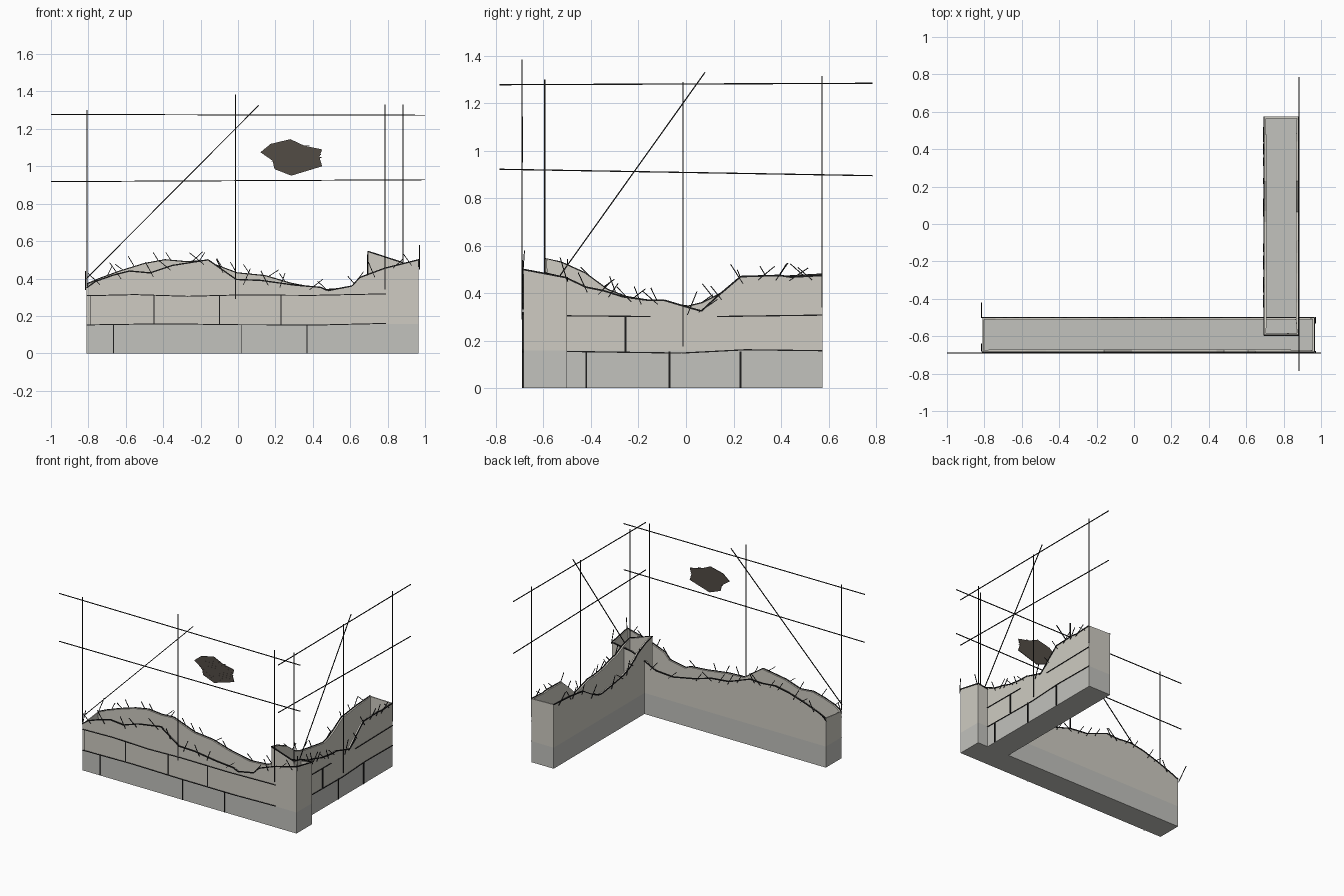
import bpy, bmesh, math, random
from mathutils import Vector

if "Cube" in bpy.data.objects:
    bpy.data.objects.remove(bpy.data.objects["Cube"])

random.seed(4)
BAND = 0.158


def material(name, r, g, b):
    m = bpy.data.materials.new(name)
    m.diffuse_color = (r, g, b, 1)
    m.use_nodes = True
    m.node_tree.nodes["Principled BSDF"].inputs["Base Color"].default_value = m.diffuse_color
    return m


UPPER = material("upper_stone", 0.62, 0.60, 0.54)
LOWER = material("lower_stone", 0.54, 0.54, 0.51)
INK = material("ink", 0.012, 0.012, 0.012)
BROWN = material("dark_patch", 0.085, 0.072, 0.06)


def finish(name, bm, mats):
    me = bpy.data.meshes.new(name)
    bm.to_mesh(me)
    bm.free()
    ob = bpy.data.objects.new(name, me)
    bpy.context.collection.objects.link(ob)
    for m in mats:
        me.materials.append(m)
    return ob


def shell(name, side_a, side_b):
    """Open-topped hollow wall from two ragged top edges (counter-clockwise loop)."""
    loop = side_a + side_b[::-1]
    bm = bmesh.new()
    rings = [[bm.verts.new((x, y, z if h is None else h)) for x, y, z in loop]
             for h in (0, BAND, None)]
    n = len(loop)
    for k in range(2):
        for i in range(n):
            j = (i + 1) % n
            f = bm.faces.new((rings[k][i], rings[k][j], rings[k + 1][j], rings[k + 1][i]))
            f.material_index = k
    bm.faces.new(rings[0][::-1])
    ob = finish(name, bm, (LOWER, UPPER))
    sol = ob.modifiers.new("thickness", 'SOLIDIFY')
    sol.thickness = 0.014
    sol.offset = -1
    return ob


def strokes(name, segments, w=0.004):
    """Thin square bars between pairs of points."""
    bm = bmesh.new()
    for p, q in segments:
        p, q = Vector(p), Vector(q)
        d = (q - p).normalized()
        ref = Vector((0, 1, 0)) if abs(d.y) < 0.7 else Vector((1, 0, 0))
        u = d.cross(ref).normalized() * w / 2
        v = d.cross(u).normalized() * w / 2
        c = [u + v, v - u, -u - v, u - v]
        a = [bm.verts.new(p + o) for o in c]
        b = [bm.verts.new(q + o) for o in c]
        for i in range(4):
            j = (i + 1) % 4
            bm.faces.new((a[i], a[j], b[j], b[i]))
        bm.faces.new(a[::-1])
        bm.faces.new(b)
    bmesh.ops.recalc_face_normals(bm, faces=bm.faces)
    return finish(name, bm, (INK,))


def front(y):
    return lambda u, z: (u, y, z)


def side(x):
    return lambda u, z: (x, u, z)


def chain(pts):
    return list(zip(pts, pts[1:]))


def height(prof, u):
    for (a, za), (b, zb) in chain(prof):
        if a <= u <= b:
            return za + (zb - za) * (u - a) / (b - a)
    return prof[-1][1]


def tufts(prof, place, spans):
    """Short sketchy strokes sprouting from a broken top edge."""
    out = []
    for a, b, n in spans:
        for i in range(n):
            u = a + (b - a) * (i + random.uniform(0.2, 0.8)) / n
            t = random.choice((-1, 1)) * random.uniform(0.35, 1.0)
            ln = random.uniform(0.07, 0.11)
            d = (math.sin(t) * ln, math.cos(t) * ln)
            z = height(prof, u)
            out.append((place(u - d[0] * .3, z - d[1] * .3), place(u + d[0] * .7, z + d[1] * .7)))
    return out


# ragged top edges of the two walls
FRONT_OUT = [(-.81, .35), (-.76, .385), (-.67, .417), (-.58, .44), (-.47, .43), (-.35, .47),
             (-.16, .50), (-.01, .395), (.12, .39), (.30, .365), (.44, .353), (.48, .335),
             (.61, .36), (.65, .405), (.785, .455), (.965, .50)]
FRONT_IN = [(-.81, .37), (-.74, .40), (-.63, .44), (-.5, .48), (-.39, .50), (-.28, .49),
            (-.18, .495), (-.005, .43), (.145, .415), (.28, .375), (.46, .34), (.6, .35),
            (.7, .40), (.8, .44), (.965, .465)]
SIDE_OUT = [(-.595, .485), (-.505, .465), (-.42, .425), (-.345, .41), (-.265, .385),
            (-.155, .37), (-.09, .37), (.01, .34), (.065, .325), (.13, .385), (.23, .47),
            (.395, .475), (.44, .468), (.575, .475)]
SIDE_IN = [(-.595, .545), (-.525, .53), (-.425, .485), (-.33, .415), (-.25, .385), (-.1, .36),
           (.01, .345), (.07, .36), (.13, .39), (.23, .45), (.4, .47), (.575, .48)]

fo, fi, so, si = front(-.685), front(-.5), side(.88), side(.695)
shell("front_wall", [fo(*p) for p in FRONT_OUT], [fi(*p) for p in FRONT_IN])
shell("side_wall", [so(*p) for p in SIDE_OUT], [si(*p) for p in SIDE_IN])

# inked outlines of the broken edges
edges = []
for prof, pl in ((FRONT_OUT, fo), (FRONT_IN, fi), (SIDE_OUT, so), (SIDE_IN, si)):
    edges += chain([pl(*p) for p in prof])
edges += [(fo(.965, .5), fi(.965, .465)), (so(-.595, .485), si(-.595, .545))]
strokes("edge_outlines", edges, 0.007)

# sketch tufts on the edges and loose end strokes
t = tufts(FRONT_OUT, front(-.688), [(-.8, .45, 10), (.6, .95, 4)])
t += tufts(FRONT_IN, front(-.498), [(-.75, .3, 12), (.45, .65, 2)])
t += tufts(SIDE_OUT, side(.883), [(-.45, -.1, 6), (0, .15, 3), (.2, .57, 5)])
t += tufts(SIDE_IN, side(.692), [(-.45, -.1, 5), (0, .55, 6)])
t += [((-.815, -.5, .35), (-.815, -.42, .44)), ((-.815, -.68, .34), (-.815, -.64, .43)),
      ((.97, -.688, .47), (.97, -.68, .58)), ((.97, -.5, .45), (.97, -.53, .55))]
strokes("edge_tufts", t, 0.004)

# block joints on the outer faces
fp, sp = front(-.687), side(.882)
joints = chain([fp(-.81, .152), fp(-.4, .158), (.0, -.687, .153), fp(.45, .152), fp(.79, .16)])
joints += chain([fp(-.81, .308), fp(-.55, .314), fp(-.27, .305), fp(0, .312), fp(.4, .31), fp(.79, .318)])
joints += [(fp(x, .0), fp(x, .155)) for x in (-.665, .02, .37)]
joints += [(fp(x, .155), fp(x, .31)) for x in (-.79, -.45, -.10, .23)]
joints += chain([sp(-.505, .155), sp(-.02, .148), sp(.25, .162), sp(.575, .158)])
joints += [(sp(-.505, .305), sp(-.15, .302)), (sp(.13, .302), sp(.575, .308))]
strokes("block_joints", joints, 0.005)
strokes("side_upright_joints", [(sp(y, 0), sp(y, .155)) for y in (-.42, -.07, .23)]
        + [(sp(-.255, .155), sp(-.255, .305))], 0.008)

# tall construction lines for the missing part of each wall
gf, gs = front(-.69), side(.882)
strokes("front_guides", [
    (gf(-.808, .36), gf(-.808, 1.3)), (gf(-.013, .29), gf(-.013, 1.385)),
    (gf(.785, .34), gf(.785, 1.33)), (gf(-1, 1.277), gf(1, 1.273)),
    (gf(-1, .918), gf(1, .928)), (gf(-.81, .4), gf(.11, 1.325))], 0.005)
strokes("side_guides", [
    (gs(-.595, .47), gs(-.595, 1.3)), (gs(-.012, .175), gs(-.012, 1.29)),
    (gs(.573, .34), gs(.573, 1.315)), (gs(-.785, 1.278), gs(.785, 1.284)),
    (gs(-.785, .922), gs(.785, .895)), (gs(-.53, .475), gs(.08, 1.33))], 0.005)

# floating dark patch with hatching
PATCH = [(.12, 1.075), (.175, 1.12), (.28, 1.145), (.355, 1.11), (.45, 1.09), (.435, 1.05),
         (.45, 1.0), (.285, .95), (.195, .985), (.185, 1.03)]
bm = bmesh.new()
face = bm.faces.new([bm.verts.new((x, -.686, z)) for x, z in PATCH])
ext = bmesh.ops.extrude_face_region(bm, geom=[face])
for v in ext["geom"]:
    if isinstance(v, bmesh.types.BMVert):
        v.co.y -= 0.005
bmesh.ops.recalc_face_normals(bm, faces=bm.faces)
finish("dark_patch", bm, (BROWN,))
hatch = []
for i in range(9):
    z = .98 + i * .016
    k = abs(z - 1.05) * 0.8
    hatch.append((gf(.17 + k + random.uniform(-.03, .02), z),
                  gf(.44 - k + random.uniform(-.02, .03), z + .003)))
strokes("patch_hatching", hatch, 0.003).data.materials[0] = BROWN
